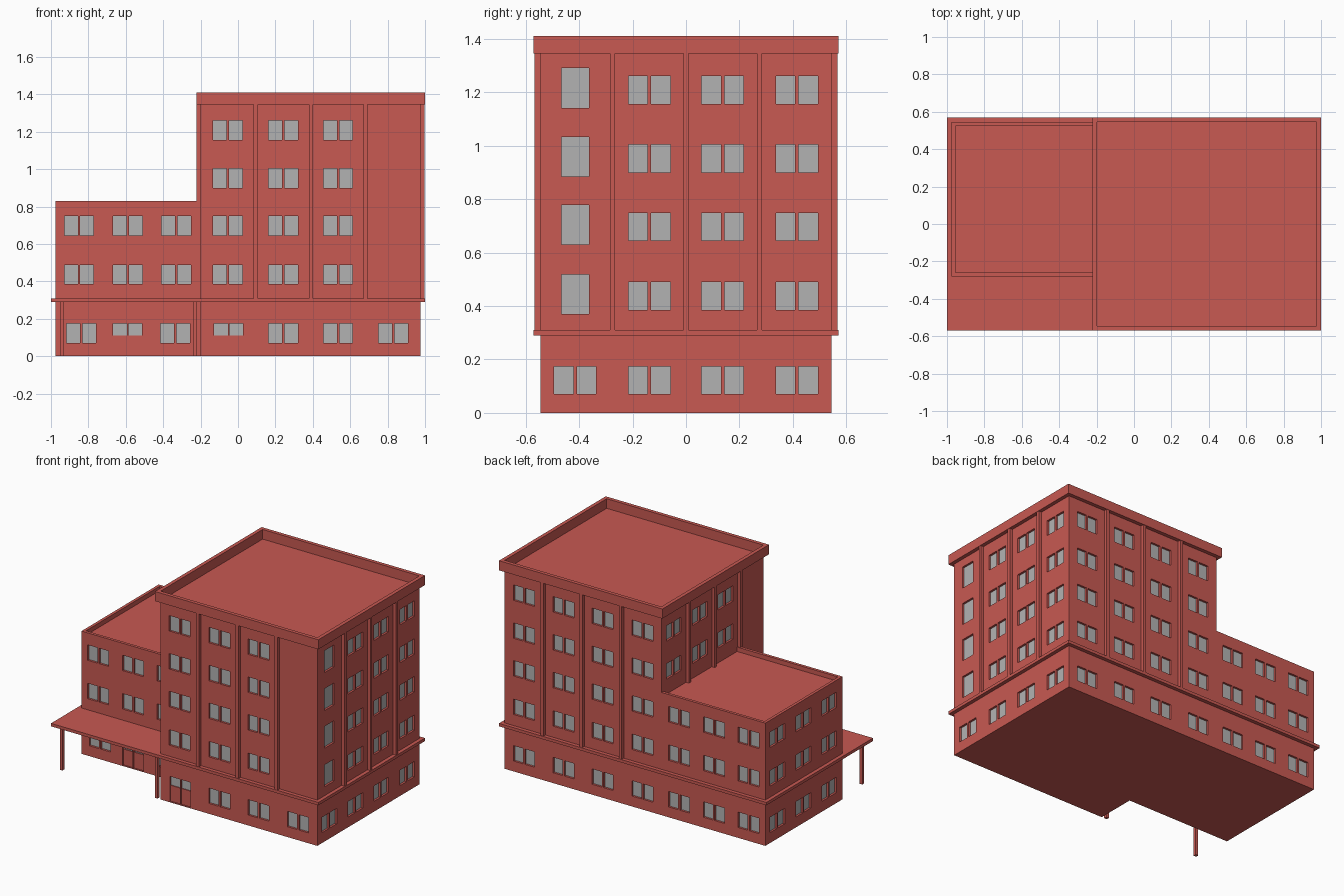
import bpy, bmesh

if "Cube" in bpy.data.objects:
    bpy.data.objects.remove(bpy.data.objects["Cube"])

def material(name, col):
    m = bpy.data.materials.new(name)
    m.diffuse_color = col
    m.use_nodes = True
    m.node_tree.nodes["Principled BSDF"].inputs["Base Color"].default_value = m.diffuse_color
    return m

RED = material("red_wall", (0.58, 0.10, 0.085, 1))
GLASS = material("grey_glass", (0.45, 0.45, 0.45, 1))

def add_box(bm, a, b):
    v = bmesh.ops.create_cube(bm, size=1)["verts"]
    for p in v:
        for i in range(3):
            p.co[i] = (a[i] + b[i]) / 2 + p.co[i] * abs(b[i] - a[i])

def boxes(name, items, mat=RED):
    bm = bmesh.new()
    for a, b in items:
        add_box(bm, a, b)
    return finish(name, bm, mat)

def finish(name, bm, mat):
    me = bpy.data.meshes.new(name)
    bmesh.ops.recalc_face_normals(bm, faces=bm.faces[:])
    bm.to_mesh(me)
    bm.free()
    me.materials.append(mat)
    ob = bpy.data.objects.new(name, me)
    bpy.context.collection.objects.link(ob)
    return ob

def prism(name, pts, z0, z1):
    bm = bmesh.new()
    f = bm.faces.new([bm.verts.new((x, y, z0)) for x, y in pts])
    top = bmesh.ops.extrude_face_region(bm, geom=[f])["geom"]
    for v in top:
        if isinstance(v, bmesh.types.BMVert):
            v.co.z = z1
    return finish(name, bm, RED)

def rim(name, x0, x1, y0, y1, t, z0, z1):
    # square ring with outer limits and wall thickness t
    ob = boxes(name, [((x0, y0, z0), (x1, y1, z1))])
    cut_with(ob, boxes("rim_cutter", [((x0 + t, y0 + t, z0 - .1), (x1 - t, y1 - t, z1 + .1))]))
    return ob

def cut_with(ob, cutter, keep=False):
    cutter.hide_render = True
    m = ob.modifiers.new("cut", 'BOOLEAN')
    m.operation, m.solver, m.object = 'DIFFERENCE', 'EXACT', cutter
    bpy.context.view_layer.objects.active = ob
    bpy.ops.object.modifier_apply(modifier=m.name)
    if not keep:
        bpy.data.objects.remove(cutter)

# Main levels and plan limits
LEDGE0, LEDGE1, WING_TOP, TOWER_TOP, TOP = 0.29, 0.31, 0.83, 1.345, 1.41
XL, XM, XR, YF, YW, YB = -0.975, -0.2, 0.975, -0.545, -0.28, 0.545
DEPTH = 0.015

# Window openings on any side of the building
holes, panes, leaves = [], [], []

def slab(axis, plane, d0, d1, u0, u1, z0, z1):
    if axis == 'y':
        return ((u0, plane + d0, z0), (u1, plane + d1, z1))
    return ((plane + d0, u0, z0), (plane + d1, u1, z1))

def opening(axis, s, plane, u, w, z0, z1):
    a = (axis, plane)
    holes.append(slab(*a, -s * DEPTH, s * 0.02, u - w / 2, u + w / 2, z0, z1))
    panes.append(slab(*a, -s * (DEPTH + .006), -s * (DEPTH - .001), u - w / 2, u + w / 2, z0, z1))

def pair(axis, s, plane, u, z0, h=0.104):
    for d in (-0.0425, 0.0425):
        opening(axis, s, plane, u + d, 0.072, z0, z0 + h)

ROWS = [0.385, 0.645, 0.9, 1.157]
WING_X = [-0.85, -0.59, -0.33]
TOWER_X = [-0.055, 0.242, 0.535, 0.83]
SIDE_Y = [-0.415, -0.137, 0.137, 0.415]

for i, z in enumerate(ROWS):
    for x in TOWER_X[:3]:
        pair('y', -1, YF, x, z)
    for x in TOWER_X:
        pair('y', 1, YB, x, z)
    for y in SIDE_Y[1:]:
        pair('x', 1, XR, y, z)
        pair('x', -1, XL if i < 2 else XM, y, z)
    opening('x', 1, XR, SIDE_Y[0], 0.102, z - 0.015, z + 0.133)
    if i < 2:
        for x in WING_X:
            pair('y', -1, YW, x, z)
            pair('y', 1, YB, x, z)

# Ground floor windows
for x in WING_X + TOWER_X:
    pair('y', 1, YB, x, 0.07)
for x in (-0.838, -0.335):
    pair('y', -1, YW, x, 0.07)
for x in TOWER_X[1:]:
    pair('y', -1, YF, x, 0.07)
for y in SIDE_Y:
    pair('x', 1, XR, y, 0.07)
    if y > YW:
        pair('x', -1, XL, y, 0.07)

# Double entrance doors with glazed tops
for x, p in ((-0.59, YW), (-0.05, YF)):
    for d in (-0.041, 0.041):
        opening('y', -1, p, x + d, 0.074, 0.005, 0.175)
        leaves.append(((x + d - .037, p + .008, 0.005), (x + d + .037, p + .018, 0.112)))

# Solid bodies
ground = prism("ground_floor", [(XL, YW), (XM, YW), (XM, YF), (XR, YF), (XR, YB), (XL, YB)], 0, LEDGE0)
wing = boxes("low_wing", [((XL, YW, LEDGE1), (XM, YB, 0.80))])
tower = boxes("tower", [((XM, YF, LEDGE1), (XR, YB, TOWER_TOP))])
cutter = boxes("window_cutter", holes)
for body in (ground, wing, tower):
    cut_with(body, cutter, keep=True)
bpy.data.objects.remove(cutter)
boxes("window_panes", panes, GLASS)
boxes("door_leaves", leaves)

# Ledge that widens into the entrance canopy, with posts
boxes("ledge_and_canopy", [((-1, -0.57, LEDGE0), (1, 0.57, LEDGE1))])
boxes("canopy_posts", [((x - .01, -0.545, 0), (x + .01, -0.525, LEDGE0)) for x in (-0.942, -0.23)])

# Parapets
rim("tower_parapet", -0.222, 1, -0.57, 0.57, 0.025, TOWER_TOP, TOP)
boxes("wing_parapet", [((XL, YW, 0.80), (XL + .02, YB, WING_TOP)),
                       ((XL + .02, YW, 0.80), (XM, YW + .02, WING_TOP)),
                       ((XL + .02, YB - .02, 0.80), (XM, YB, WING_TOP))])

# Vertical pilasters between the tower bays
strips = []
for x in (0.095, 0.39, 0.682):
    for p, s in ((YF, -1), (YB, 1)):
        strips.append(slab('y', p, 0, s * .022, x - .011, x + .011, LEDGE1, TOWER_TOP))
for y in (-0.275, 0, 0.275):
    strips.append(slab('x', XR, 0, .022, y - .01, y + .01, LEDGE1, TOWER_TOP))
    strips.append(slab('x', XM, 0, -.022, y - .01, y + .01, 0.80, TOWER_TOP))
boxes("pilasters", strips)
